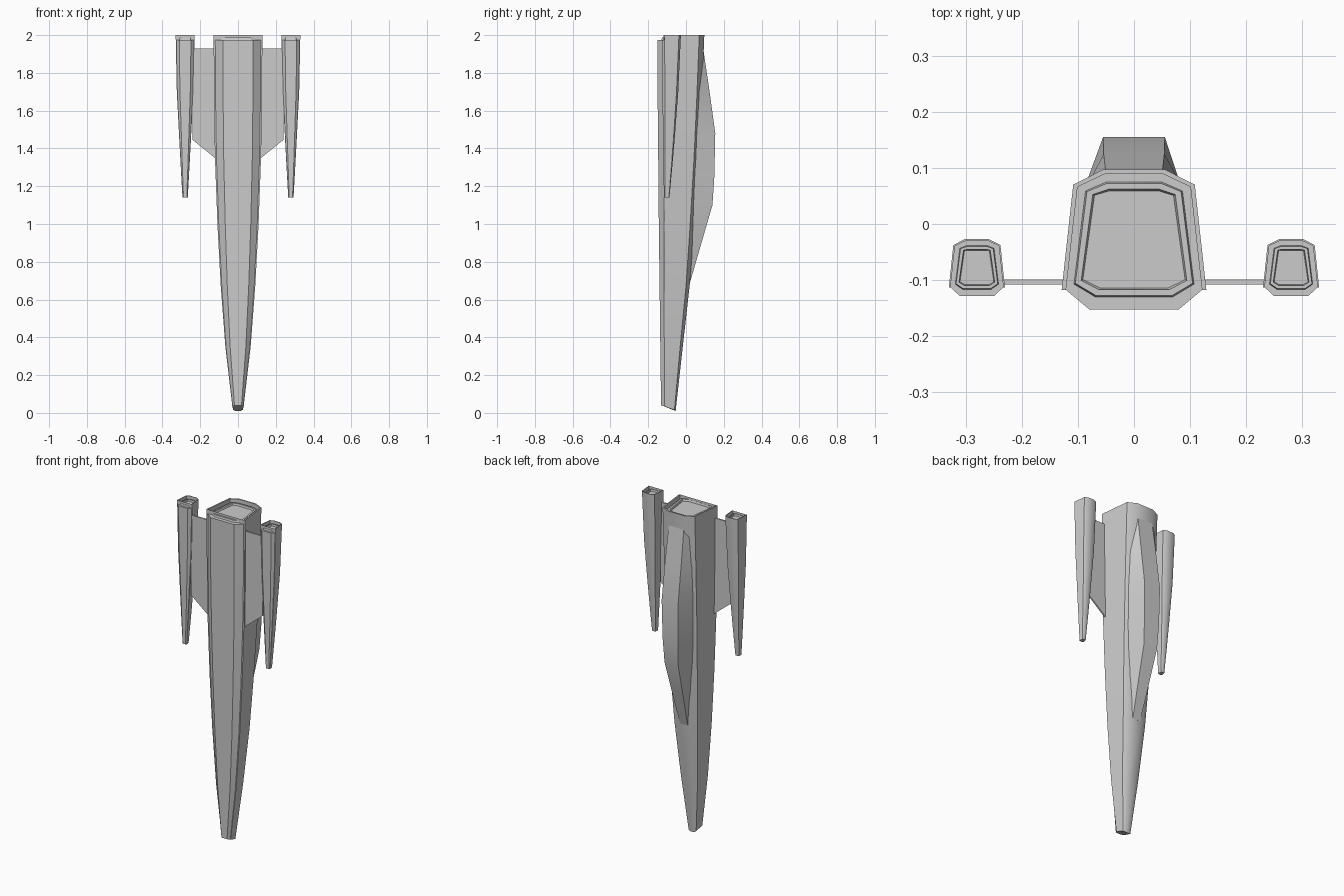
import bpy, bmesh, math

if "Cube" in bpy.data.objects:
    bpy.data.objects.remove(bpy.data.objects["Cube"])


def finish(name, bm, angle=28):
    bmesh.ops.recalc_face_normals(bm, faces=bm.faces)
    me = bpy.data.meshes.new(name)
    bm.to_mesh(me)
    bm.free()
    ob = bpy.data.objects.new(name, me)
    bpy.context.collection.objects.link(ob)
    bpy.ops.object.select_all(action='DESELECT')
    ob.select_set(True)
    bpy.context.view_layer.objects.active = ob
    bpy.ops.object.shade_smooth_by_angle(angle=math.radians(angle))
    return ob


def loft(name, rings, start=True, end=True, angle=28):
    bm = bmesh.new()
    rows = [[bm.verts.new(p) for p in r] for r in rings]
    n = len(rows[0])
    for a, b in zip(rows, rows[1:]):
        for i in range(n):
            j = (i + 1) % n
            bm.faces.new((a[i], a[j], b[j], b[i]))
    if start:
        bm.faces.new(rows[0])
    if end:
        bm.faces.new(rows[-1])
    return finish(name, bm, angle)


def mirrored(half, cx):
    # half profile of (x, y, z) points -> closed symmetric ring
    return ([(cx + x, y, z) for x, y, z in half] +
            [(cx - x, y, z) for x, y, z in reversed(half)])


def pod(name, sections, cx, slant, lip):
    """Hull = upper shell + belly panel + stepped exhaust.
    sections: (z, half width, y front, y seam, y back)"""
    shell, belly = [], []
    for k, (z, w, yf, ys, yb) in enumerate(sections):
        c = 0.21 * w
        s = slant if k == 0 else 0.0
        shell.append(mirrored([(w, ys, z + s * 0.8), (.84 * w, yb - c, z + s * .2),
                               (.43 * w, yb, z)], cx))
        zb = z - lip if k == len(sections) - 1 else z
        belly.append(mirrored([(.96 * w, ys + .02 * w, zb + s * 0.8),
                               (.62 * w, yf, zb + s)], cx))
    # shell wall turns inward at the open top
    z, w, yf, ys, yb = sections[-1]
    t = 0.06 * w
    inner = [(w - t, ys), (.84 * w - t, yb - .21 * w - t * .5), (.43 * w - t * .5, yb - t)]
    for zz in (z, z - lip):
        shell.append(mirrored([(x, y, zz) for x, y in inner], cx))
    loft(name + "_shell", shell)
    loft(name + "_belly", belly)
    # exhaust: concentric steps offset inward from the hull outline
    rings = []
    for f, dz in ((.08, 1), (.17, 1), (.19, .55), (.27, .55), (.30, 1.1), (.36, 2.3), (.40, 1.8)):
        d = f * w * (1.0 if w > .08 else 1.35)
        half = [(.62 * w - d * .5, yf + d), (w - d, ys + d * .5),
                (.84 * w - d, yb - .21 * w - d * .5), (.43 * w - d * .3, yb - d)]
        rings.append(mirrored([(x, y, z - lip * dz) for x, y in half], cx))
    loft(name + "_exhaust", rings, start=False)


# Main fuselage
pod("fuselage", [
    (0.01, .030, -.132, -.114, -.055), (0.35, .067, -.136, -.115, -.017),
    (0.68, .092, -.140, -.116, .020), (1.00, .109, -.144, -.117, .045),
    (1.35, .122, -.147, -.118, .068), (1.65, .127, -.150, -.118, .083),
    (2.00, .129, -.152, -.118, .097)], 0, .03, .025)

# Side engine pods and wings
for side, sx in (("right", 1), ("left", -1)):
    pod(side + "_engine", [
        (1.14, .014, -.117, -.112, -.088), (1.30, .023, -.119, -.112, -.073),
        (1.45, .031, -.121, -.112, -.060), (1.70, .044, -.125, -.112, -.041),
        (2.00, .050, -.128, -.113, -.027)], sx * .28, 0, .025)
    outline = [(.11, 1.34), (.24, 1.445), (.24, 1.93), (.11, 1.93)]
    loft(side + "_wing", [[(sx * x, y, z) for x, z in outline] for y in (-.108, -.099)])

# Dorsal canopy: (z, base half width, top half width, y base, y top)
canopy = [(.69, .034, .026, .005, .021), (.90, .058, .037, .012, .082),
          (1.10, .074, .046, .03, .140), (1.25, .081, .052, .045, .150),
          (1.48, .088, .055, .055, .155), (1.70, .090, .054, .06, .125),
          (1.95, .088, .050, .06, .088)]
loft("canopy", [mirrored([(b, yb, z), (t, yt, z)], 0) for z, b, t, yb, yt in canopy], angle=32)
